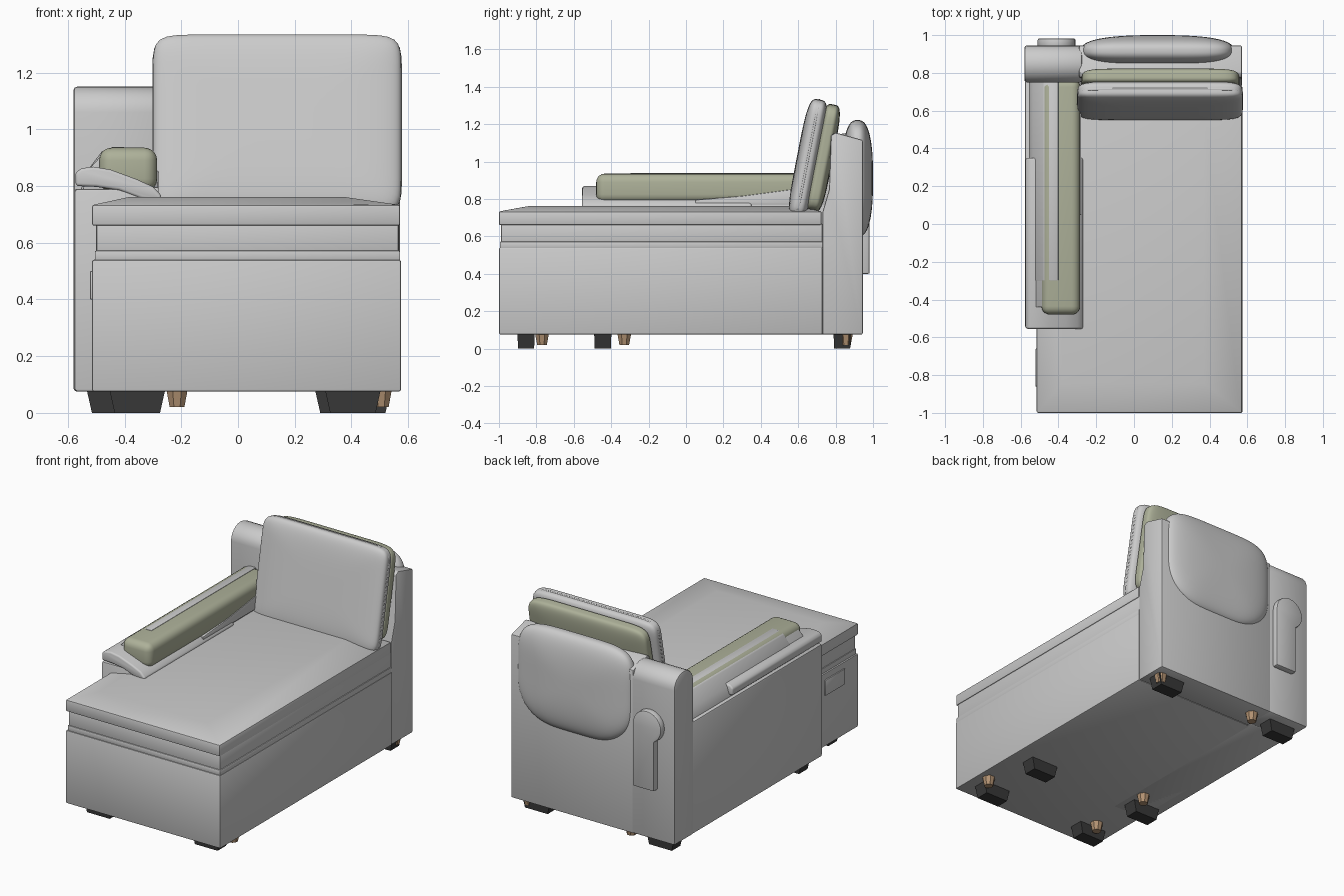
import bpy, bmesh, math
from mathutils import Matrix, Vector

if "Cube" in bpy.data.objects:
    bpy.data.objects.remove(bpy.data.objects["Cube"])


def material(name, rgb):
    m = bpy.data.materials.new(name)
    m.diffuse_color = (*rgb, 1)
    m.use_nodes = True
    m.node_tree.nodes["Principled BSDF"].inputs["Base Color"].default_value = m.diffuse_color
    return m


GREEN = material("olive_fabric", (0.42, 0.44, 0.32))
BLACK = material("dark_foot", (0.04, 0.04, 0.04))
WOOD = material("wood", (0.45, 0.29, 0.17))


def finish(bm, name, mat=None, bevel=0.0, seg=2, angle=35):
    bmesh.ops.recalc_face_normals(bm, faces=bm.faces)
    if bevel:
        edges = [e for e in bm.edges if e.calc_face_angle(0) > math.radians(30)]
        bmesh.ops.bevel(bm, geom=edges, offset=bevel, segments=seg, profile=0.5,
                        affect='EDGES', clamp_overlap=True)
    me = bpy.data.meshes.new(name)
    bm.to_mesh(me)
    bm.free()
    ob = bpy.data.objects.new(name, me)
    bpy.context.collection.objects.link(ob)
    if mat:
        me.materials.append(mat)
    bpy.ops.object.select_all(action='DESELECT')
    ob.select_set(True)
    bpy.context.view_layer.objects.active = ob
    bpy.ops.object.shade_smooth_by_angle(angle=math.radians(angle))
    return ob


def loft(name, rings, **kw):
    """Stack of closed rings of points, capped at both ends."""
    bm = bmesh.new()
    vs = [[bm.verts.new(p) for p in r] for r in rings]
    n = len(vs[0])
    for a, b in zip(vs, vs[1:]):
        for i in range(n):
            bm.faces.new((a[i], a[(i + 1) % n], b[(i + 1) % n], b[i]))
    bm.faces.new(vs[0])
    bm.faces.new(vs[-1])
    return finish(bm, name, **kw)


def rect(x0, x1, y0, y1, z):
    return [(x0, y0, z), (x1, y0, z), (x1, y1, z), (x0, y1, z)]


def box(name, x, y, z, **kw):
    return loft(name, [rect(*x, *y, z[0]), rect(*x, *y, z[1])], **kw)


def prism(name, axis, profile, a, b, **kw):
    """Extrude a 2D profile along x (profile = y,z) or y (profile = x,z)."""
    put = (lambda p, t: (t, *p)) if axis == 'x' else (lambda p, t: (p[0], t, p[1]))
    return loft(name, [[put(p, a) for p in profile], [put(p, b) for p in profile]], **kw)


def pillow(name, centre, half, tilt=0, outline=8, side=3, foot=0, mat=None):
    """Soft cushion: cube pushed onto a superellipsoid, then leaned back."""
    bm = bmesh.new()
    bmesh.ops.create_cube(bm, size=2)
    bmesh.ops.subdivide_edges(bm, edges=bm.edges[:], cuts=23, use_grid_fill=True)
    rot = Matrix.Rotation(-math.radians(tilt), 3, 'X')
    for v in bm.verts:
        x, y, z = (abs(c) for c in v.co)
        f = ((x**outline + z**outline)**(side / outline) + y**side)**(1 / side)
        p = v.co / f
        p.x *= 1 - foot * max(0, -p.z)**3
        v.co = rot @ Vector((p.x * half[0], p.y * half[1], p.z * half[2])) + Vector(centre)
    return finish(bm, name, mat, angle=60)


# chaise base, deck and seat cushion
box("chaise_base", (-.515, .575), (-1, .73), (.075, .54), bevel=.008)
box("deck_flange", (-.505, .572), (-.995, .73), (.535, .572), bevel=.005)
box("seat_deck", (-.5, .567), (-.99, .73), (.55, .67), bevel=.008)
loft("seat_cushion", [rect(-.515, .572, -1, .725, .66),
                      rect(-.515, .572, -1, .725, .733),
                      rect(-.38, .37, -.84, .6, .762)], bevel=.008)
box("side_pocket", (-.522, -.5), (-.86, -.66), (.4, .5), bevel=.004)

# back frame and left post
prism("back_frame", 'x', [(.73, .075), (.945, .075), (.945, 1.115), (.8, 1.155),
                          (.775, 1.14), (.765, .85), (.73, .73)],
      -.29, .572, bevel=.008)
top = [(.8475 + .0975 * math.cos(t * math.pi / 12), 1.06 + .09 * math.sin(t * math.pi / 12))
       for t in range(13)]
prism("back_post", 'x', [(.75, .075), (.945, .075)] + top, -.58, -.275, bevel=.012)

# keyhole-shaped panel on the rear of the post
arc = [(-.41 + .1 * math.cos(math.radians(a)), .8 + .1 * math.sin(math.radians(a)))
       for a in range(0, 241, 15)]
prism("rear_panel", 'y', [(-.46, .4), (-.31, .4)] + arc, .93, .982, bevel=.008)

# pad draped over the rear of the back
pillow("rear_pad", (.125, .917, .91), (.405, .083, .312), outline=5, side=2.6, foot=.3)

# leaning back cushion with olive backing and welt
TILT = 11
pillow("back_cushion", (.138, .652, 1.015), (.438, .06, .322), TILT, 12, 4)
pillow("back_cushion_lining", (.14, .733, 1.02), (.418, .052, .29), TILT, 10, 4, mat=GREEN)
welt = bpy.data.curves.new("cushion_welt", 'CURVE')
welt.dimensions = '3D'
welt.bevel_depth = .007
welt.bevel_resolution = 2
sp = welt.splines.new('POLY')
N = 96
sp.points.add(N - 1)
sp.use_cyclic_u = True
for i, pt in enumerate(sp.points):
    c, s = math.cos(2 * math.pi * i / N), math.sin(2 * math.pi * i / N)
    f = (abs(c)**12 + abs(s)**12)**(1 / 12)
    p = Matrix.Rotation(-math.radians(TILT), 3, 'X') @ Vector((.433 * c / f, 0, .318 * s / f))
    pt.co = (p.x + .138, p.y + .652, p.z + 1.015, 1)
bpy.context.collection.objects.link(bpy.data.objects.new("cushion_welt", welt))

# arm panel, saddle pad, bolster and its side wraps
box("arm", (-.577, -.29), (-.55, .76), (.075, .79), bevel=.01)
prism("arm_pad", 'y', [(-.574, .845), (-.555, .862), (-.51, .868), (-.45, .858), (-.36, .825),
                       (-.3, .798), (-.268, .765), (-.275, .745), (-.34, .755), (-.42, .785),
                       (-.5, .797), (-.572, .8)], -.555, .35, bevel=.014, seg=3)
box("arm_bolster", (-.49, -.285), (-.48, .77), (.78, .935), mat=GREEN, bevel=.045, seg=5)
prism("bolster_outer_wrap", 'y', [(-.56, .77), (-.535, .85), (-.48, .922), (-.44, .938),
                                  (-.4, .938), (-.4, .77)], -.3, .76, bevel=.004)
prism("bolster_lower_wrap", 'y', [(-.55, .77), (-.535, .85), (-.485, .905), (-.47, .77)],
      -.44, .76, bevel=.004)
prism("bolster_inner_wrap", 'x', [(.05, .77), (.05, .795), (.3, .815), (.6, .855),
                                  (.77, .87), (.77, .77)], -.31, -.28, bevel=.004)

# dark block feet
for i, (x, y) in enumerate([(-.355, -.855), (.405, -.855), (-.435, -.445),
                            (.37, -.445), (-.435, .835), (.44, .835)]):
    loft(f"block_foot_{i + 1}", [rect(x - .08, x + .08, y - .043, y + .043, 0),
                                 rect(x - .098, x + .098, y - .046, y + .046, .08)], mat=BLACK)

# tapered wooden pegs
for i, (x, y) in enumerate([(.505, -.77), (-.35, -.77), (-.35, -.33), (.505, .855), (-.215, .855)]):
    ring = lambda r, z: [(x + r * math.cos(k * math.pi / 4 + .39),
                          y + r * math.sin(k * math.pi / 4 + .39), z) for k in range(8)]
    loft(f"wooden_peg_{i + 1}", [ring(.028, .02), ring(.04, .08)], mat=WOOD)
